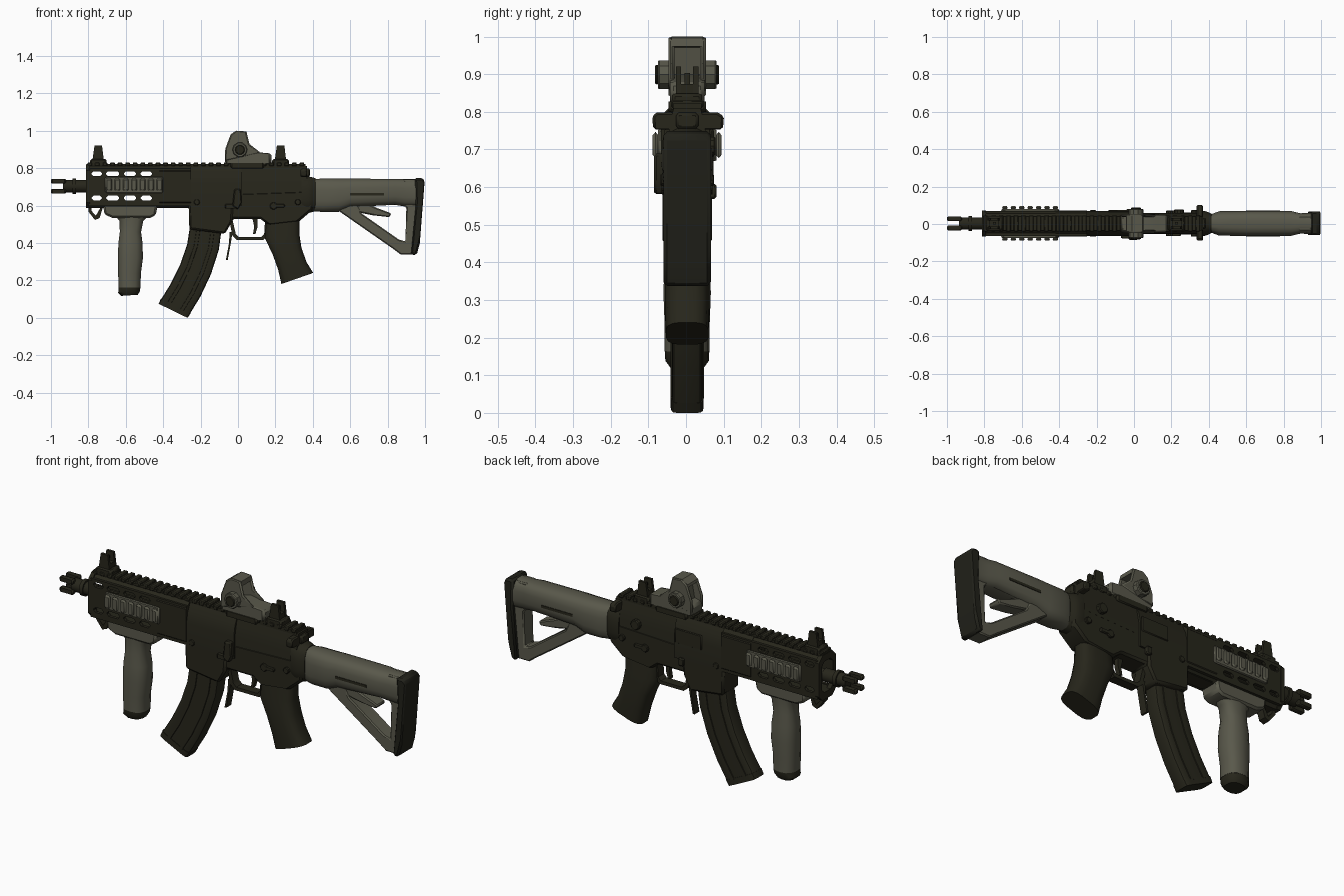
import bpy, bmesh, math
from mathutils import Vector


def material(name, rgb):
    m = bpy.data.materials.new(name)
    m.diffuse_color = (*rgb, 1)
    return m


DARK = material("dark_olive", (0.020, 0.019, 0.011))
BLACK = material("near_black", (0.015, 0.015, 0.010))
LIGHT = material("grey_olive", (0.100, 0.098, 0.070))


def finish(name, me, mat, bevel=0.0, angle=35):
    bm = bmesh.new()
    bm.from_mesh(me)
    bmesh.ops.remove_doubles(bm, verts=bm.verts, dist=1e-5)
    bmesh.ops.recalc_face_normals(bm, faces=bm.faces)
    bm.to_mesh(me)
    bm.free()
    me.materials.clear()
    me.materials.append(mat)
    ob = bpy.data.objects.new(name, me)
    bpy.context.collection.objects.link(ob)
    if bevel:
        b = ob.modifiers.new("bevel", 'BEVEL')
        b.width, b.segments, b.limit_method, b.angle_limit = bevel, 1, 'ANGLE', math.radians(40)
    bpy.ops.object.select_all(action='DESELECT')
    ob.select_set(True)
    bpy.context.view_layer.objects.active = ob
    bpy.ops.object.shade_smooth_by_angle(angle=math.radians(angle))
    return ob


def prism(name, outline, lo, hi, mat, holes=(), axis='y', bevel=0.0):
    """Outline (xz for axis y, yz for axis x) with holes, extruded from lo to hi."""
    cu = bpy.data.curves.new(name, 'CURVE')
    cu.dimensions, cu.fill_mode, cu.extrude = '2D', 'BOTH', (hi - lo) / 2
    for loop in (outline, *holes):
        sp = cu.splines.new('POLY')
        sp.points.add(len(loop) - 1)
        for p, (a, b) in zip(sp.points, loop):
            p.co = (a, b, 0, 1)
        sp.use_cyclic_u = True
    tmp = bpy.data.objects.new(name + "_tmp", cu)
    bpy.context.collection.objects.link(tmp)
    me = bpy.data.meshes.new_from_object(tmp.evaluated_get(bpy.context.evaluated_depsgraph_get()))
    bpy.data.objects.remove(tmp)
    mid = (lo + hi) / 2
    for v in me.vertices:
        a, b, c = v.co
        v.co = (a, mid + c, b) if axis == 'y' else (mid + c, a, b)
    return finish(name, me, mat, bevel)


def rect(x0, x1, z0, z1, c=0.0):
    if not c:
        return [(x0, z0), (x1, z0), (x1, z1), (x0, z1)]
    return [(x0 + c, z0), (x1 - c, z0), (x1, z0 + c), (x1, z1 - c),
            (x1 - c, z1), (x0 + c, z1), (x0, z1 - c), (x0, z0 + c)]


def box(name, x0, x1, y0, y1, z0, z1, mat, bevel=0.0):
    return prism(name, rect(x0, x1, z0, z1), y0, y1, mat, bevel=bevel)


def loft(name, secs, mat, e=4, n=16):
    """Rings of (centre x, z, half vector x, z, half width y); e = squareness."""
    bm = bmesh.new()
    rings = []
    for cx, cz, ux, uz, w in secs:
        ring = []
        for i in range(n):
            t = 2 * math.pi * (i + 0.5) / n
            c, s = (math.copysign(abs(f) ** (2 / e), f) for f in (math.cos(t), math.sin(t)))
            ring.append(bm.verts.new((cx + ux * c, w * s, cz + uz * c)))
        rings.append(ring)
    for r, q in zip(rings, rings[1:]):
        for i in range(n):
            bm.faces.new((r[i], r[(i + 1) % n], q[(i + 1) % n], q[i]))
    bm.faces.new(rings[0])
    bm.faces.new(rings[-1])
    me = bpy.data.meshes.new(name)
    bm.to_mesh(me)
    bm.free()
    return finish(name, me, mat, angle=40)


def tube(name, x0, x1, z, r, mat, n=12):
    return loft(name, [(x0, z, 0, r, r), (x1, z, 0, r, r)], mat, 2, n)


def disc(name, x, z, r, y0, y1, mat, n=10):
    pts = [(x + r * math.cos(2 * math.pi * i / n), z + r * math.sin(2 * math.pi * i / n)) for i in range(n)]
    return prism(name, pts, y0, y1, mat, bevel=0.004)


def array(ob, count, step):
    a = ob.modifiers.new("array", 'ARRAY')
    a.count, a.use_relative_offset, a.use_constant_offset = count, False, True
    a.constant_offset_displace = Vector((step, 0, 0))


# Barrel and pronged muzzle
tube("barrel", -0.88, -0.25, 0.705, 0.028, DARK)
tube("muzzle_body", -0.935, -0.80, 0.705, 0.034, DARK)
tube("muzzle_collar", -0.885, -0.865, 0.705, 0.042, DARK)
for s in (1, -1):
    for t in (1, -1):
        y = sorted((s * 0.012, s * 0.038))
        z = sorted((0.705 + t * 0.014, 0.705 + t * 0.04))
        box("muzzle_prong", -1.0, -0.92, *y, *z, DARK, 0.006)

# Handguard: slotted side plates, top, bottom, end frame
slots = []
for z in (0.642, 0.772):
    for x0, x1 in ((-0.782, -0.728), (-0.705, -0.635), (-0.61, -0.545), (-0.52, -0.46)):
        slots.append(rect(x0, x1, z - 0.013, z + 0.013, 0.01))
for s in (1, -1):
    y = sorted((s * 0.05, s * 0.066))
    prism("handguard_side", rect(-0.80, -0.25, 0.60, 0.80), *y, DARK, slots)
prism("handguard_top", [(-0.066, 0.788), (-0.035, 0.815), (0.035, 0.815), (0.066, 0.788)], -0.80, -0.25, DARK, axis='x')
prism("handguard_bottom", [(-0.066, 0.625), (-0.035, 0.588), (0.035, 0.588), (0.066, 0.625)], -0.80, -0.25, DARK, axis='x')
prism("handguard_end", rect(-0.07, 0.07, 0.588, 0.82, 0.03), -0.812, -0.79, DARK,
      [rect(-0.045, 0.045, 0.625, 0.785, 0.02)], 'x')
prism("handguard_rear", rect(-0.07, 0.07, 0.59, 0.815, 0.03), -0.42, -0.25, DARK, axis='x')
prism("sling_loop", [(-0.80, 0.60), (-0.80, 0.57), (-0.765, 0.525), (-0.74, 0.535), (-0.72, 0.60)], -0.02, 0.02, DARK,
      [[(-0.782, 0.588), (-0.782, 0.572), (-0.76, 0.547), (-0.737, 0.588)]])

# Top rail with teeth
box("top_rail", -0.81, 0.36, -0.038, 0.038, 0.80, 0.823, DARK)
array(box("rail_teeth", -0.805, -0.780, -0.043, 0.043, 0.812, 0.833, DARK, 0.004), 29, 0.0405)

# Ribbed side panels
for s in (1, -1):
    box("side_panel", -0.71, -0.40, *sorted((s * 0.064, s * 0.078)), 0.67, 0.755, LIGHT, 0.006)
    array(box("panel_ribs", -0.705, -0.675, *sorted((s * 0.076, s * 0.092)), 0.678, 0.748, LIGHT, 0.008), 7, 0.045)

# Vertical front grip
prism("front_grip_mount", [(-0.72, 0.60), (-0.715, 0.555), (-0.67, 0.535), (-0.47, 0.535), (-0.44, 0.55), (-0.43, 0.60)],
      -0.055, 0.055, LIGHT, bevel=0.01)
loft("front_grip", [(-0.565, 0.555, 0.10, 0, 0.05), (-0.57, 0.52, 0.065, 0, 0.05), (-0.575, 0.46, 0.058, 0, 0.053),
                    (-0.575, 0.40, 0.066, 0, 0.06), (-0.575, 0.32, 0.068, 0, 0.063), (-0.58, 0.24, 0.062, 0, 0.06),
                    (-0.58, 0.165, 0.06, 0, 0.06)], LIGHT, 2.5, 14)
loft("front_grip_cap", [(-0.58, 0.168, 0.059, 0, 0.059), (-0.582, 0.14, 0.06, 0.006, 0.058),
                        (-0.58, 0.122, 0.045, 0.003, 0.045)], DARK, 2.5, 14)

# Upper and lower receiver: wide front, slimmer rear
for name, w, x0, x1 in (("upper_receiver_front", 0.066, -0.26, 0.02), ("upper_receiver_rear", 0.055, 0.02, 0.37)):
    prism(name, [(-w, 0.60), (w, 0.60), (w, 0.72), (w - 0.01, 0.77), (0.036, 0.812),
                 (-0.036, 0.812), (0.01 - w, 0.77), (-w, 0.72)], x0, x1, DARK, axis='x')
prism("lower_receiver", [(-0.26, 0.66), (-0.25, 0.48), (-0.07, 0.455), (-0.03, 0.53), (0.12, 0.53), (0.16, 0.50),
                         (0.33, 0.52), (0.40, 0.58), (0.40, 0.67), (0.30, 0.68)], -0.057, 0.057, DARK, bevel=0.01)
prism("magazine_well", [(-0.265, 0.64), (-0.26, 0.475), (-0.07, 0.45), (-0.03, 0.52), (-0.02, 0.64)],
      -0.066, 0.066, DARK, bevel=0.01)
loft("receiver_end", [(0.34, 0.665, 0, 0.11, 0.062), (0.375, 0.66, 0, 0.10, 0.068), (0.395, 0.66, 0, 0.095, 0.062),
                      (0.415, 0.66, 0, 0.09, 0.052)], DARK, 2.6)
prism("charging_handle", [(-0.09, 0.755), (0.095, 0.755), (0.098, 0.79), (0.08, 0.80), (-0.08, 0.80), (-0.093, 0.79)],
      0.335, 0.37, DARK, axis='x', bevel=0.006)
box("charging_handle_stem", 0.36, 0.385, -0.03, 0.03, 0.755, 0.80, DARK, 0.008)

# Controls on both sides
prism("bolt_catch", [(-0.02, 0.69), (0.015, 0.69), (0.02, 0.62), (0.0, 0.58), (-0.03, 0.60)], -0.088, -0.055, DARK, bevel=0.006)
box("bolt_catch_tab", -0.07, 0.0, -0.08, -0.06, 0.585, 0.61, DARK, 0.005)
box("ejection_port", -0.14, 0.015, 0.06, 0.071, 0.68, 0.755, DARK, 0.005)
disc("forward_assist", 0.24, 0.71, 0.026, 0.05, 0.075, DARK)
box("magazine_release", -0.04, -0.01, 0.055, 0.078, 0.57, 0.61, DARK, 0.005)
for s in (1, -1):
    y = sorted((s * 0.05, s * 0.068))
    disc("selector_pivot", 0.19, 0.60, 0.02, *y, DARK)
    box("selector_lever", 0.19, 0.25, *y, 0.592, 0.61, DARK, 0.004)
    for x, z in ((-0.22, 0.62), (0.32, 0.62)):
        disc("takedown_pin", x, z, 0.016, *sorted((s * 0.05, s * 0.071)), DARK)

# Trigger group
prism("trigger_guard", [(-0.05, 0.54), (-0.03, 0.44), (-0.005, 0.417), (0.135, 0.417), (0.16, 0.44), (0.17, 0.54)],
      -0.024, 0.024, DARK, [[(-0.03, 0.53), (-0.012, 0.45), (0.005, 0.434), (0.125, 0.434), (0.14, 0.45), (0.145, 0.53)]])
prism("trigger", [(0.075, 0.54), (0.087, 0.49), (0.08, 0.45), (0.093, 0.45), (0.105, 0.49), (0.105, 0.54)], -0.012, 0.012, DARK)
prism("release_paddle", [(-0.045, 0.46), (-0.048, 0.40), (-0.065, 0.31), (-0.055, 0.31), (-0.035, 0.42), (-0.03, 0.46)],
      -0.02, 0.02, DARK)

# Curved magazine with side ridges
mag = [(-0.17, 0.50, 0.086, 0), (-0.187, 0.38, 0.085, -0.015), (-0.227, 0.26, 0.083, -0.025),
       (-0.280, 0.15, 0.08, -0.034), (-0.335, 0.060, 0.078, -0.038)]
loft("magazine", [(*m, 0.041) for m in mag], DARK, 7)
for k in (-0.45, 0.45):
    loft("magazine_ridge", [(x + k * u, z + k * w, u * 0.14, w * 0.14, 0.046) for x, z, u, w in mag], DARK, 6, 8)
loft("magazine_base", [(-0.332, 0.066, 0.080, -0.039, 0.044), (-0.347, 0.039, 0.078, -0.038, 0.044)], DARK, 7)

# Pistol grip
loft("pistol_grip", [(0.24, 0.55, 0.09, 0, 0.045), (0.235, 0.44, 0.094, 0.01, 0.055), (0.262, 0.36, 0.078, 0.018, 0.06),
                     (0.290, 0.28, 0.076, 0.022, 0.06), (0.317, 0.212, 0.086, 0.03, 0.057)], DARK, 3.2)

# Stock: tube, strut frame, lever, butt pad
loft("stock_tube", [(0.40, 0.657, 0, 0.088, 0.045), (0.455, 0.657, 0, 0.09, 0.066), (0.54, 0.657, 0, 0.09, 0.067),
                    (0.60, 0.67, 0, 0.077, 0.067), (0.84, 0.675, 0, 0.07, 0.067), (0.89, 0.67, 0, 0.074, 0.055),
                    (0.96, 0.67, 0, 0.075, 0.058)], LIGHT, 3)
prism("stock_frame", [(0.50, 0.60), (0.55, 0.565), (0.83, 0.37), (0.87, 0.34), (0.94, 0.34), (0.965, 0.74), (0.88, 0.74), (0.86, 0.64)],
      -0.04, 0.04, LIGHT, [[(0.64, 0.60), (0.66, 0.56), (0.86, 0.42), (0.895, 0.41), (0.90, 0.59), (0.88, 0.61)]], bevel=0.008)
prism("stock_lever", [(0.60, 0.62), (0.70, 0.61), (0.74, 0.59), (0.82, 0.56), (0.81, 0.54), (0.72, 0.55), (0.62, 0.57)],
      -0.035, 0.035, LIGHT, bevel=0.006)
prism("butt_pad", [(0.925, 0.34), (0.955, 0.337), (0.972, 0.40), (0.998, 0.735), (0.985, 0.75), (0.945, 0.75), (0.95, 0.60)],
      -0.063, 0.063, BLACK, bevel=0.018)
for s in (1, -1):
    box("stock_slot", 0.60, 0.78, *sorted((s * 0.062, s * 0.069)), 0.655, 0.668, DARK)

# Reflex sight: base, open hood with lens, side knobs
prism("optic_base", [(-0.07, 0.825), (-0.068, 0.875), (0.05, 0.90), (0.125, 0.885), (0.18, 0.88), (0.18, 0.825)],
      -0.046, 0.046, LIGHT, bevel=0.01)
hood = [(-0.07, 0.84), (-0.068, 0.905), (-0.04, 0.98), (-0.015, 1.0), (0.045, 0.996), (0.062, 0.93), (0.12, 0.885)]
for s in (1, -1):
    prism("optic_hood_side", hood, *sorted((s * 0.034, s * 0.05)), LIGHT, bevel=0.006)
    disc("optic_knob", 0.01, 0.90, 0.04, *sorted((s * 0.045, s * 0.078)), LIGHT)
    disc("optic_knob_cap", 0.01, 0.90, 0.027, *sorted((s * 0.075, s * 0.085)), DARK)
prism("optic_hood_top", [(-0.044, 0.97), (-0.04, 0.982), (-0.01, 1.002), (0.046, 0.998), (0.05, 0.975)], -0.042, 0.042, LIGHT)
prism("optic_lens", [(-0.03, 0.87), (-0.01, 0.98), (0.0, 0.98), (-0.02, 0.87)], -0.036, 0.036, LIGHT)
box("optic_clamp", -0.04, 0.14, -0.05, 0.05, 0.80, 0.830, DARK, 0.008)

# Front and rear iron sights
for name, x in (("front_sight", -0.747), ("rear_sight", 0.228)):
    box(name + "_base", x - 0.045, x + 0.045, -0.04, 0.04, 0.815, 0.85, DARK, 0.008)
    for s in (1, -1):
        prism(name + "_ear", [(x - 0.032, 0.84), (x - 0.02, 0.922), (x + 0.02, 0.922), (x + 0.03, 0.84)],
              *sorted((s * 0.016, s * 0.03)), DARK)
    box(name + "_post", x - 0.008, x + 0.008, -0.007, 0.007, 0.84, 0.905, DARK)
    box(name + "_bridge", x - 0.026, x + 0.026, -0.025, 0.025, 0.845, 0.875, DARK)

# Centre in depth and rest the lowest point on the ground
bpy.context.view_layer.update()
low = min((o.matrix_world @ Vector(c)).z for o in bpy.data.objects for c in o.bound_box)
for o in bpy.data.objects:
    o.location += Vector((0, 0.003, -low))
